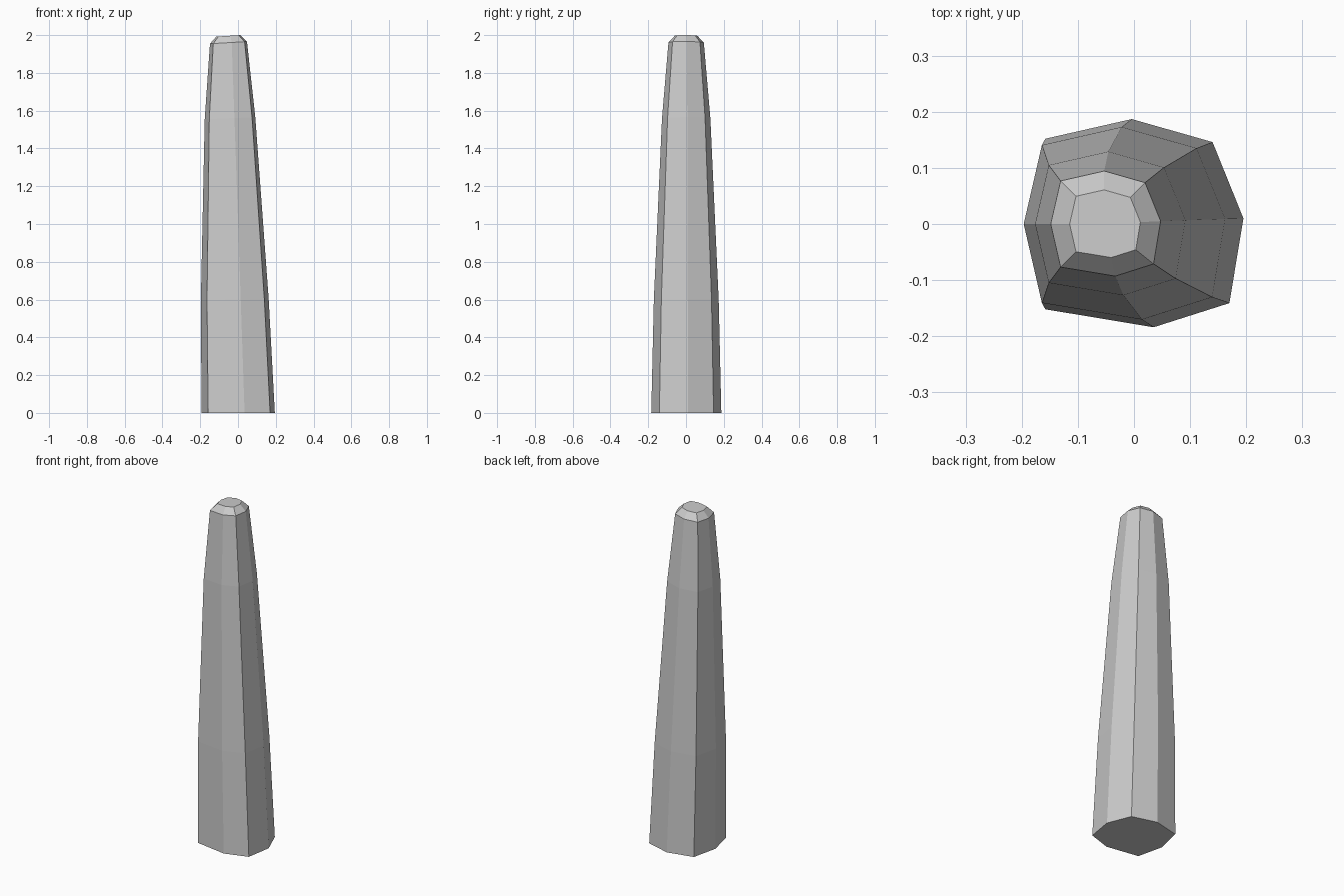
import bpy, bmesh

if "Cube" in bpy.data.objects:
    bpy.data.objects.remove(bpy.data.objects["Cube"])

# Irregular eight-sided cross-section at the foot
SECTION = [(0.195, 0.01), (0.14, 0.146), (-0.004, 0.187), (-0.158, 0.152),
           (-0.193, 0.0), (-0.158, -0.152), (0.035, -0.184), (0.17, -0.141)]

# Levels up the leaning post: height, scale, x offset, tilt
LEVELS = [(0.0, 1.0, 0.0, 0.0),
          (0.60, 0.925, -0.018, 0.02),
          (1.56, 0.69, -0.043, 0.04),
          (1.96, 0.505, -0.051, 0.06),
          (1.996, 0.325, -0.052, 0.06)]

bm = bmesh.new()
rings = []
for z, s, dx, tilt in LEVELS:
    rings.append([bm.verts.new((x * s + dx, y * s, z + x * s * tilt))
                  for x, y in SECTION])

# Side faces between neighbouring rings
n = len(SECTION)
for lower, upper in zip(rings, rings[1:]):
    for i in range(n):
        j = (i + 1) % n
        bm.faces.new((lower[i], lower[j], upper[j], upper[i]))

# Flat foot and tip
bm.faces.new(rings[0][::-1])
bm.faces.new(rings[-1])
bmesh.ops.recalc_face_normals(bm, faces=bm.faces)

mesh = bpy.data.meshes.new("tapered_post")
bm.to_mesh(mesh)
bm.free()
post = bpy.data.objects.new("tapered_post", mesh)
bpy.context.collection.objects.link(post)
